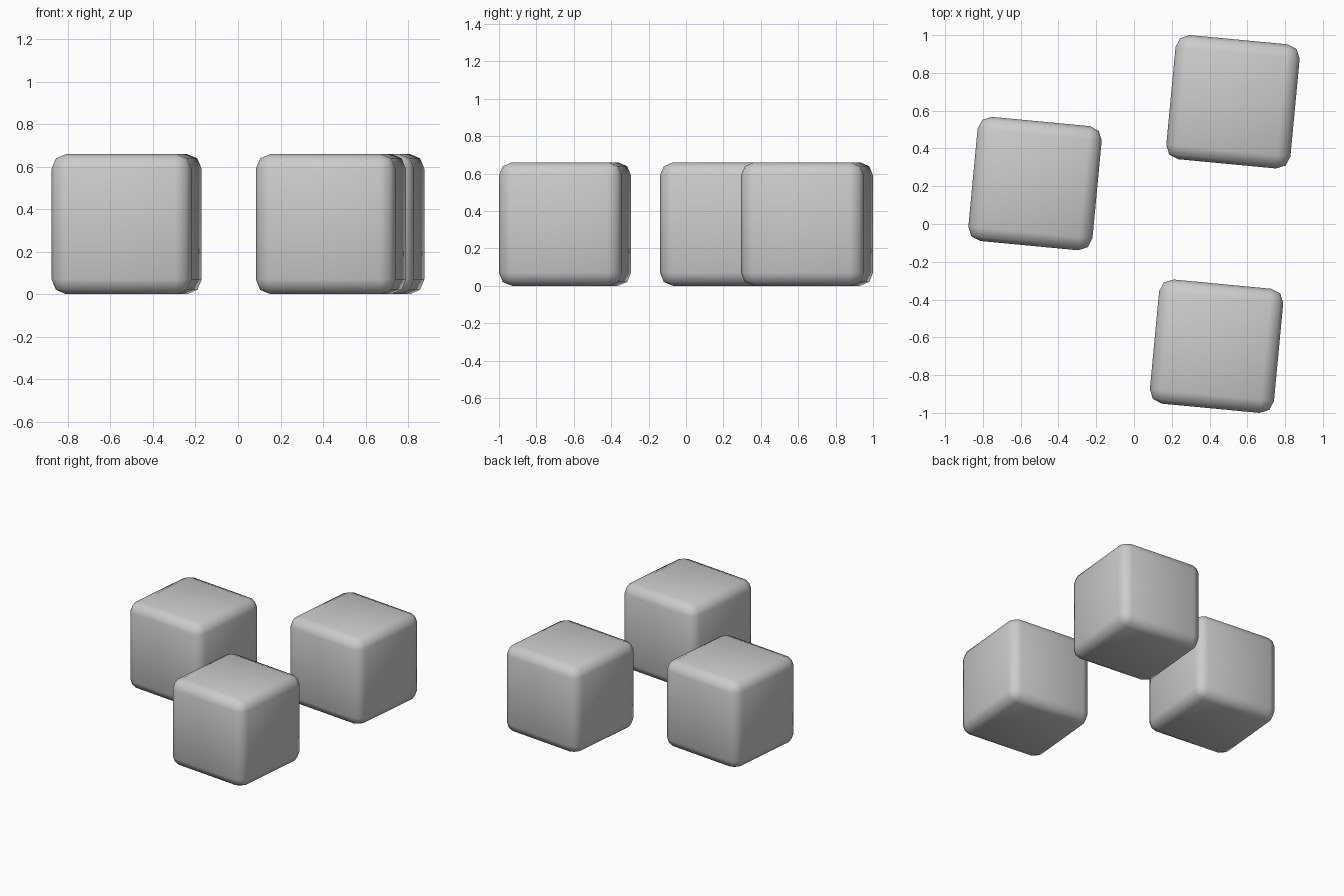
import bpy, math

if "Cube" in bpy.data.objects:
    bpy.data.objects.remove(bpy.data.objects["Cube"])

SIZE = 0.66
TURN = math.radians(-5.4)


def rounded_cube(name, x, y):
    bpy.ops.mesh.primitive_cube_add(size=SIZE, location=(x, y, SIZE / 2), rotation=(0, 0, TURN))
    cube = bpy.context.object
    cube.name = name
    bevel = cube.modifiers.new("rounded_edges", 'BEVEL')
    bevel.width = 0.07
    bevel.segments = 2
    bpy.ops.object.shade_smooth()


# Three loose cubes lying on the ground
for name, x, y in [("cube_back", 0.524, 0.647),
                   ("cube_left", -0.524, 0.214),
                   ("cube_front", 0.437, -0.647)]:
    rounded_cube(name, x, y)
